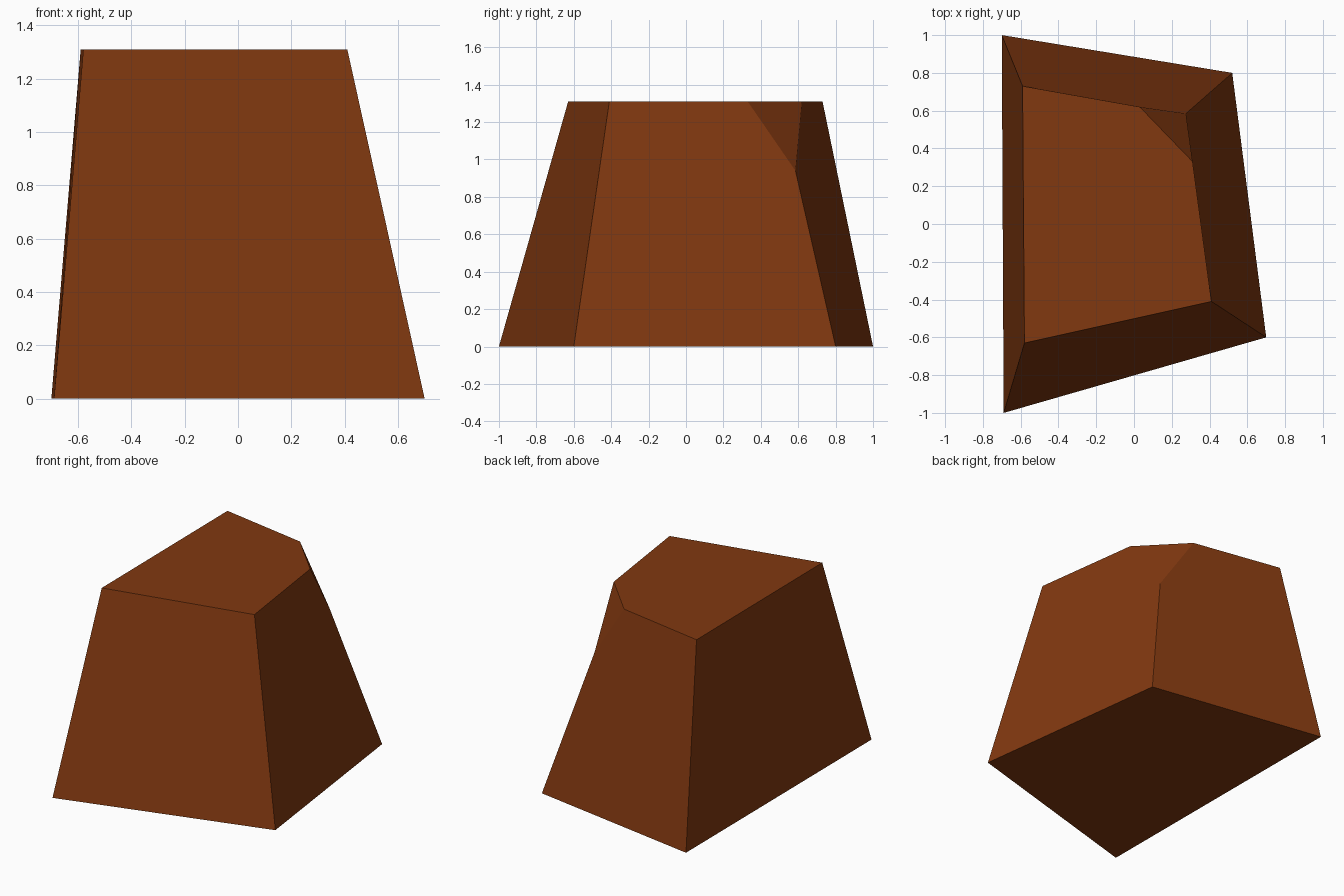
import bpy, bmesh

if "Cube" in bpy.data.objects:
    bpy.data.objects.remove(bpy.data.objects["Cube"])

H = 1.31          # height of the flat top
DROP = 0.94       # height of the broken corner

brown = bpy.data.materials.new("dark_brown")
brown.diffuse_color = (0.22, 0.04, 0.005, 1)
brown.use_nodes = True
brown.node_tree.nodes["Principled BSDF"].inputs["Base Color"].default_value = brown.diffuse_color

# Footprint corners: back left, back right, front right, front left
base = [(-0.70, 1.0), (0.52, 0.80), (0.70, -0.60), (-0.69, -1.0)]
# Top outline, clockwise, open at the broken back right corner
top = [(-0.59, 0.73), (0.03, 0.62), (0.31, 0.33), (0.41, -0.41), (-0.58, -0.63)]

bm = bmesh.new()
bl, br, fr, fl = [bm.verts.new((x, y, 0)) for x, y in base]
tbl, cut_a, cut_b, tfr, tfl = [bm.verts.new((x, y, H)) for x, y in top]
notch = bm.verts.new((0.275, 0.585, DROP))

for face in (
    (bl, br, fr, fl),                  # underside
    (tbl, cut_a, cut_b, tfr, tfl),     # top
    (cut_a, notch, cut_b),             # broken corner
    (bl, br, notch, cut_a, tbl),       # back
    (br, fr, tfr, cut_b, notch),       # right
    (fr, fl, tfl, tfr),                # front
    (fl, bl, tbl, tfl),                # left
):
    bm.faces.new(face)
bmesh.ops.recalc_face_normals(bm, faces=bm.faces)

mesh = bpy.data.meshes.new("rock_block")
bm.to_mesh(mesh)
bm.free()
mesh.materials.append(brown)
bpy.context.collection.objects.link(bpy.data.objects.new("rock_block", mesh))
